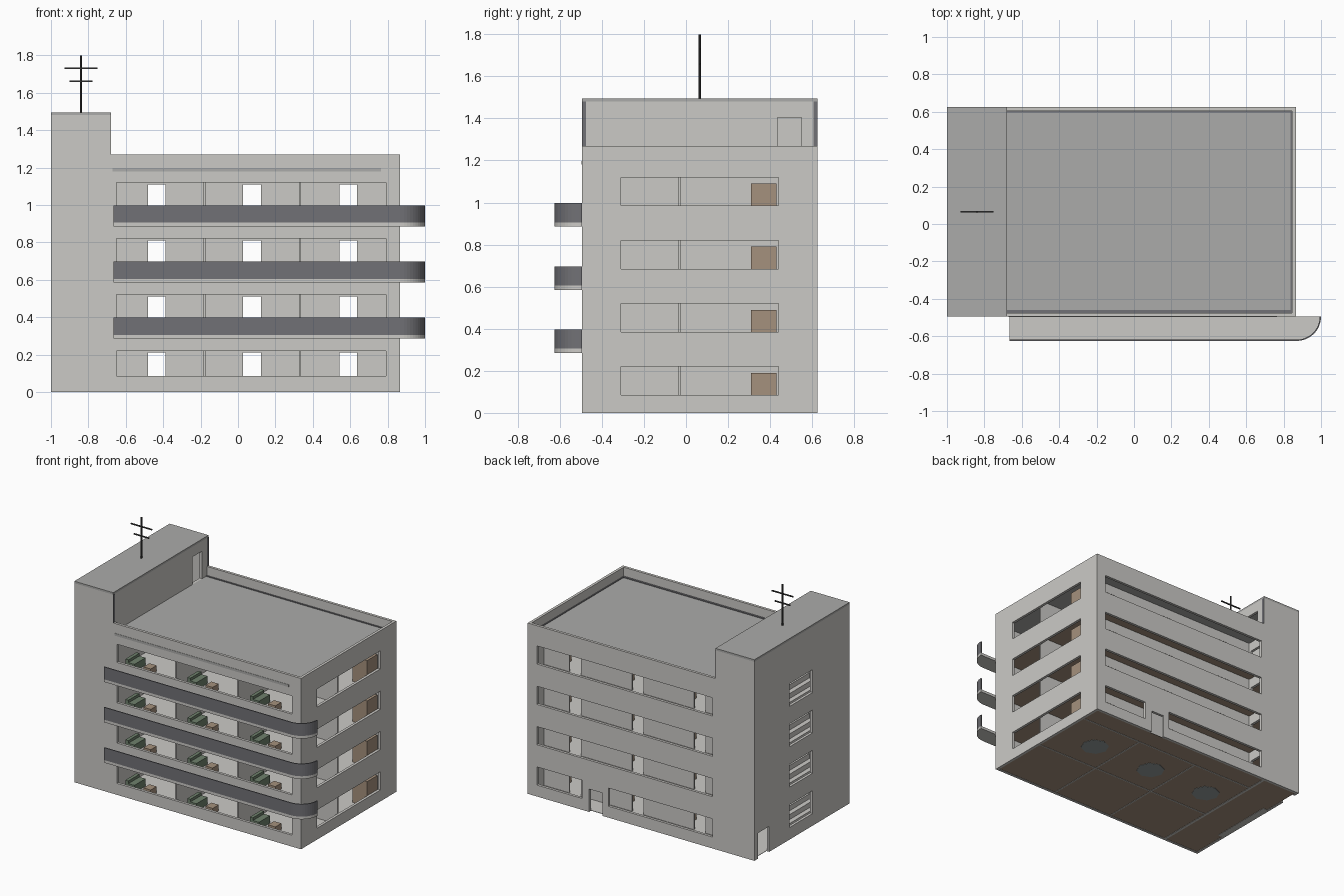
import bpy, bmesh, math
from mathutils import Vector

cube = bpy.data.objects.get("Cube")
if cube:
    bpy.data.objects.remove(cube, do_unlink=True)


def material(name, r, g, b):
    m = bpy.data.materials.new(name)
    m.use_nodes = True
    m.diffuse_color = (r, g, b, 1)
    m.node_tree.nodes["Principled BSDF"].inputs["Base Color"].default_value = (r, g, b, 1)
    return m


WALL = material("pale_plaster", 0.60, 0.59, 0.565)
ROOF = material("roof_grey", 0.41, 0.41, 0.40)
RAIL = material("railing_grey", 0.165, 0.165, 0.18)
WOOD = material("wood_brown", 0.376, 0.283, 0.205)
SOFA = material("sofa_green", 0.156, 0.216, 0.15)
RUG = material("rug_grey", 0.30, 0.34, 0.34)
METAL = material("dark_metal", 0.05, 0.05, 0.05)

STOREY = 0.3
LEVELS = [STOREY * i for i in range(4)]
BAYS = [-0.435, 0.075, 0.59]        # door centre of each flat
DOOR_W, DOOR_H = 0.095, 0.21
SILL, HEAD = 0.085, 0.22
X0, X1, Y0, Y1 = -1.0, 0.865, -0.495, 0.625
STEP_X = -0.68                       # where the stair tower meets the flats
EAVES, TOWER_TOP, T = 1.27, 1.48, 0.02


def finish(name, bm, *mats):
    bmesh.ops.recalc_face_normals(bm, faces=bm.faces)
    me = bpy.data.meshes.new(name)
    bm.to_mesh(me)
    bm.free()
    for m in mats:
        me.materials.append(m)
    ob = bpy.data.objects.new(name, me)
    bpy.context.collection.objects.link(ob)
    return ob


def add_box(bm, x, y, z):
    vs = bmesh.ops.create_cube(bm, size=1)["verts"]
    for v in vs:
        for i, (a, b) in enumerate((x, y, z)):
            v.co[i] = a if v.co[i] < 0 else b


def box(name, x, y, z, mat):
    bm = bmesh.new()
    add_box(bm, x, y, z)
    return finish(name, bm, mat)


def panel(name, axis, at, thick, u, z, holes, mat=WALL):
    """Upright wall facing axis, with rectangular holes (u0, u1, z0, z1)."""
    us = sorted({*u, *(h[0] for h in holes), *(h[1] for h in holes)})
    zs = sorted({*z, *(h[2] for h in holes), *(h[3] for h in holes)})
    bm = bmesh.new()
    grid = {}

    def vert(a, b):
        if (a, b) not in grid:
            grid[a, b] = bm.verts.new((at, a, b) if axis == "x" else (a, at, b))
        return grid[a, b]

    for a, b in zip(us, us[1:]):
        for c, d in zip(zs, zs[1:]):
            mu, mz = (a + b) / 2, (c + d) / 2
            if not any(h[0] < mu < h[1] and h[2] < mz < h[3] for h in holes):
                bm.faces.new([vert(a, c), vert(b, c), vert(b, d), vert(a, d)])
    moved = bmesh.ops.extrude_face_region(bm, geom=bm.faces[:])["geom"]
    shift = Vector((thick, 0, 0)) if axis == "x" else Vector((0, thick, 0))
    bmesh.ops.translate(bm, vec=shift, verts=[g for g in moved if isinstance(g, bmesh.types.BMVert)])
    return finish(name, bm, mat)


def windows(a, b, levels=LEVELS, lo=SILL, hi=HEAD):
    return [(a, b, f + lo, f + hi) for f in levels]


# Outer walls
above_eaves = (STEP_X, X1, EAVES, TOWER_TOP)
panel("front_wall", "y", Y0, T, (X0, X1), (0, TOWER_TOP), windows(-0.65, 0.79) + [above_eaves])
panel("back_wall", "y", Y1 - T, T, (X0, X1), (0, TOWER_TOP),
      windows(-0.655, 0.79, LEVELS[1:]) + windows(-0.655, 0.2, [0]) + windows(0.42, 0.79, [0])
      + [(0.25, 0.36, 0, 0.17), above_eaves])
inner_y = (Y0 + T, Y1 - T)
panel("right_wall", "x", X1 - T, T, inner_y, (0, EAVES), windows(-0.31, 0.44))
panel("tower_side_wall", "x", X0, T, inner_y, (0, TOWER_TOP),
      windows(-0.06, 0.213, lo=0.09, hi=0.26) + [(0.45, 0.58, 0, 0.19)])
panel("tower_inner_wall", "x", STEP_X - T, T, inner_y, (0, TOWER_TOP),
      windows(0.48, 0.58, lo=0.01, hi=DOOR_H) + [(0.435, 0.55, 1.2, 1.405)])

# Roofs, gutters and eaves band
box("tower_roof", (X0, STEP_X), (Y0, Y1), (TOWER_TOP, 1.495), ROOF)
box("main_roof", (STEP_X, X1 - T), inner_y, (1.18, 1.2), ROOF)
box("eaves_band", (-0.67, 0.765), (Y0 - 0.002, Y0), (1.18, 1.198), ROOF)
box("front_gutter", (STEP_X, X1 - T), (Y0 + T, Y0 + T + 0.015), (1.2, 1.204), RAIL)
box("back_gutter", (STEP_X, X1 - T), (Y1 - T - 0.01, Y1 - T), (1.2, 1.204), RAIL)
box("side_gutter", (X1 - T - 0.008, X1 - T), inner_y, (1.2, 1.204), RAIL)
for side, y in (("front", (Y0, Y0 + T)), ("back", (Y1 - T, Y1))):
    box(side + "_tower_edge", (STEP_X, STEP_X + 0.002), y, (EAVES, TOWER_TOP), RAIL)

# Floors: pale on top, timber beneath
for f in LEVELS:
    bm = bmesh.new()
    left = STEP_X if f else X0 + T
    add_box(bm, (left, X1 - T), inner_y, (f - 0.015 if f else 0.002, f + 0.005))
    if f:
        add_box(bm, (X0 + T, STEP_X - T), (0.3, Y1 - T), (f - 0.015, f + 0.005))
    floor = finish("floor_slab", bm, WALL, WOOD)
    for p in floor.data.polygons:
        p.material_index = 1 if p.normal.z < -0.5 else 0

# Inner walls of the flats
doors = [(c - DOOR_W / 2, c + DOOR_W / 2, f + 0.005, f + DOOR_H) for c in BAYS for f in LEVELS]
for name, y in (("corridor_wall", 0.45), ("middle_wall", -0.035)):
    panel(name, "y", y, 0.01, (STEP_X, X1 - T), (0, 1.18), doors)
for x in (-0.185, 0.325):
    box("party_wall", (x, x + 0.01), (Y0 + T, 0.45), (0, 1.18), WALL)

# Furniture in every flat
for f in LEVELS:
    z = f + 0.005
    for c, right in zip(BAYS, (-0.185, 0.325, X1 - T)):
        bm = bmesh.new()
        add_box(bm, (c - 0.205, c - 0.13), (-0.41, -0.28), (z, f + 0.06))
        add_box(bm, (c - 0.205, c - 0.18), (-0.41, -0.28), (f + 0.06, f + 0.08))
        finish("sofa", bm, SOFA)
        box("low_table", (c - 0.07, c - 0.01), (-0.39, -0.32), (z, f + 0.05), WOOD)
        box("wardrobe", (right - 0.12, right), (0.31, 0.43), (z, f + 0.19), WOOD)
        bm = bmesh.new()
        bmesh.ops.create_cone(bm, cap_ends=True, segments=8, radius1=0.1, radius2=0.1, depth=0.008)
        bmesh.ops.translate(bm, vec=(c - 0.06, 0.2, f + 0.004), verts=bm.verts)
        finish("rug", bm, RUG)

# Stairs climbing inside the tower
STEPS = 8
for f in LEVELS:
    bm = bmesh.new()
    run = (STEP_X - T - X0 - T) / STEPS
    for i in range(STEPS):
        x = X0 + T + i * run
        top = f + (i + 1) * STOREY / STEPS
        add_box(bm, (x, x + run), (-0.2, 0.3), (top - STOREY / STEPS, top))
    finish("stair_flight", bm, WALL)

# Balconies with one rounded end
R, BX, BY = 0.13, 0.87, -0.625
arc = [(BX + R * math.sin(t), Y0 - R * math.cos(t))
       for t in (math.pi / 2 * i / 12 for i in range(13))]
path = [(-0.665, BY)] + arc


def prism(name, outline, z0, z1, mat):
    bm = bmesh.new()
    face = bm.faces.new([bm.verts.new((x, y, z0)) for x, y in outline])
    top = bmesh.ops.extrude_face_region(bm, geom=[face])["geom"]
    bmesh.ops.translate(bm, vec=(0, 0, z1 - z0),
                        verts=[g for g in top if isinstance(g, bmesh.types.BMVert)])
    return finish(name, bm, mat)


inner_scale = (R - 0.007) / R
inner = [(-0.665, BY + 0.007)] + [(BX + (x - BX) * inner_scale, Y0 + (y - Y0) * inner_scale)
                                  for x, y in arc]
for f in LEVELS[1:]:
    prism("balcony_slab", path + [(-0.665, Y0)], f - 0.015, f + 0.005, WALL)
    prism("balcony_rail", path + inner[::-1], f + 0.005, f + 0.097, RAIL)

# Aerial on the tower
AX, AY = -0.84, 0.065
bm = bmesh.new()
bmesh.ops.create_cone(bm, cap_ends=True, segments=8, radius1=0.006, radius2=0.006, depth=0.305)
bmesh.ops.translate(bm, vec=(AX, AY, 1.6475), verts=bm.verts)
finish("aerial_mast", bm, METAL)
for z, half in ((1.73, 0.088), (1.66, 0.062)):
    box("aerial_bar", (AX - half, AX + half), (AY - 0.004, AY + 0.004), (z - 0.004, z + 0.004), METAL)
